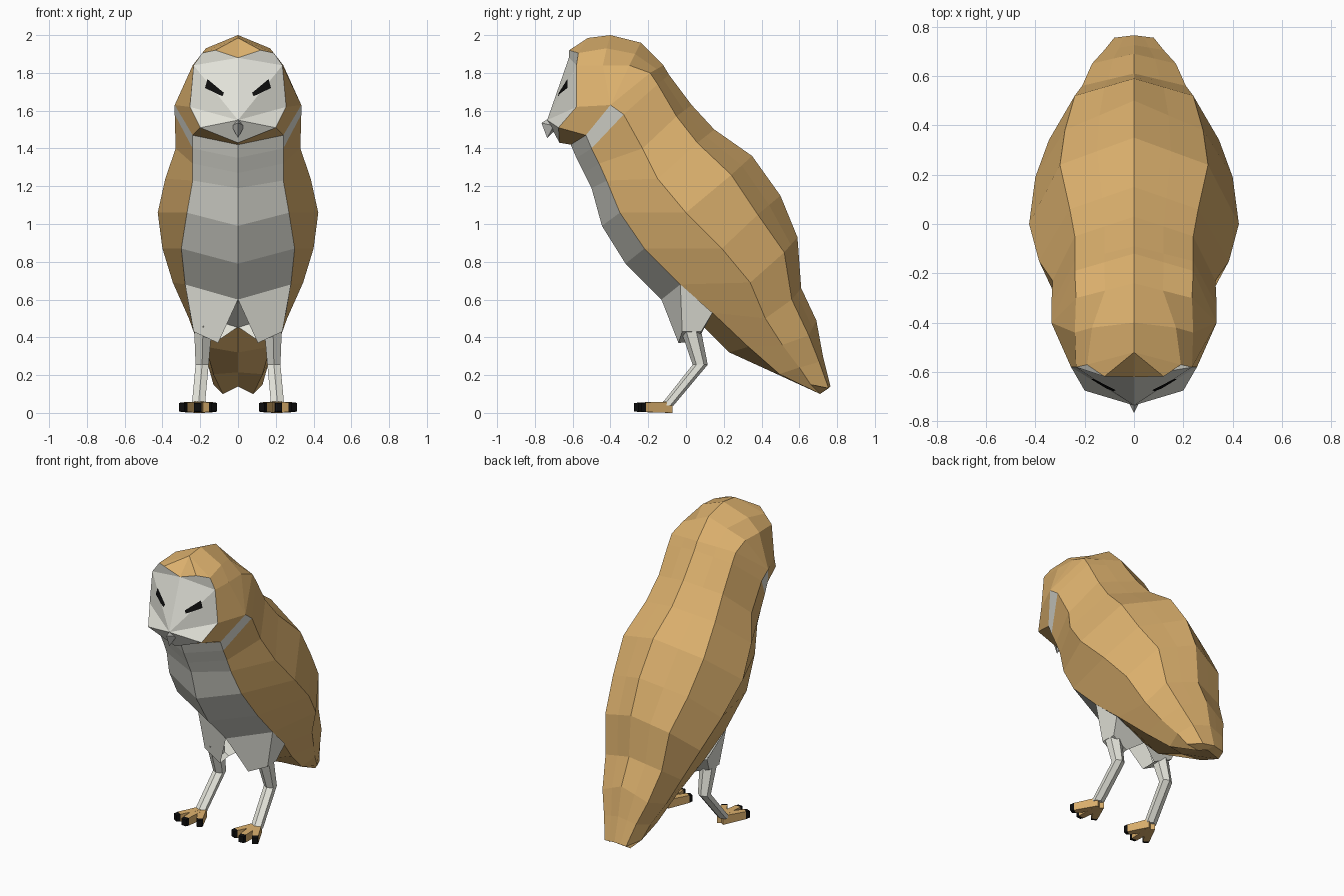
import bpy, bmesh, math
from mathutils import Vector
from mathutils.bvhtree import BVHTree

if "Cube" in bpy.data.objects:
    bpy.data.objects.remove(bpy.data.objects["Cube"])

# Materials
COLORS = {"tan feathers": (0.72, 0.44, 0.155), "white feathers": (0.77, 0.77, 0.70),
          "beak grey": (0.52, 0.52, 0.49), "black": (0.004, 0.004, 0.004)}
TAN, WHITE, GREY, BLACK = range(4)
MATS = []
for name, c in COLORS.items():
    m = bpy.data.materials.new(name)
    m.diffuse_color = (*c, 1)
    m.use_nodes = True
    m.node_tree.nodes["Principled BSDF"].inputs["Base Color"].default_value = m.diffuse_color
    MATS.append(m)


def build(name, faces, fix_normals=True):
    """Make one object from (points, material) faces, mirrored across x = 0."""
    bm = bmesh.new()
    for sign in (1, -1):
        for pts, mat in faces:
            uniq = []
            for p in pts:
                q = Vector((p[0] * sign, p[1], p[2]))
                if all((q - u).length > 1e-4 for u in uniq):
                    uniq.append(q)
            if len(uniq) < 3:
                continue
            if sign < 0:
                uniq.reverse()
            f = bm.faces.new([bm.verts.new(q) for q in uniq])
            f.material_index = mat
    bmesh.ops.remove_doubles(bm, verts=bm.verts[:], dist=1e-4)
    if fix_normals:
        bmesh.ops.recalc_face_normals(bm, faces=bm.faces[:])
    me = bpy.data.meshes.new(name)
    bm.to_mesh(me)
    bm.free()
    for m in MATS:
        me.materials.append(m)
    ob = bpy.data.objects.new(name, me)
    bpy.context.collection.objects.link(ob)
    return ob


def tube(path, sizes, u, v, n, mats):
    """Faces of an n-sided capped tube; u and v span the cross-section."""
    u, v = Vector(u), Vector(v)
    rings = []
    for p, (a, b) in zip(path, sizes):
        angs = [2 * math.pi * (i + 0.5) / n for i in range(n)]
        rings.append([Vector(p) + u * a * math.cos(t) + v * b * math.sin(t) for t in angs])
    out = [(rings[0], mats[0]), (rings[-1], mats[-1])]
    for k in range(len(rings) - 1):
        for i in range(n):
            j = (i + 1) % n
            out.append(([rings[k][i], rings[k][j], rings[k + 1][j], rings[k + 1][i]], mats[k]))
    return out


# Half cross-sections: back (y, z), shoulder, flank, breast edge, breast centre (y, z)
NECK = ((.335, -.40, 1.63), (.24, -.53, 1.47), (-.61, 1.42))
HEAD = [
    ((-.52, 1.985), (.235, -.58, 1.84), (.255, -.58, 1.62), (.20, -.675, 1.51), (-.67, 1.43)),
    ((-.40, 2.0), (.24, -.44, 1.84), *NECK),
    ((-.24, 1.96), (.235, -.30, 1.84), *NECK),
    ((-.12, 1.84), (.24, -.19, 1.80), *NECK)]
TRUNK = [
    ((-.09, 1.79), (.24, -.15, 1.74), (.335, -.33, 1.58), (.24, -.50, 1.40), (-.58, 1.35)),
    ((.03, 1.63), (.24, -.05, 1.57), (.33, -.23, 1.40), (.24, -.46, 1.32), (-.54, 1.27)),
    ((.15, 1.50), (.26, .06, 1.43), (.385, -.15, 1.24), (.24, -.42, 1.23), (-.50, 1.19)),
    ((.35, 1.36), (.30, .24, 1.26), (.425, 0, 1.06), (.27, -.35, 1.06), (-.445, .99)),
    ((.50, 1.15), (.28, .38, 1.05), (.40, .19, .87), (.30, -.22, .87), (-.32, .79)),
    ((.59, .93), (.24, .52, .85), (.345, .34, .69), (.28, -.03, .68), (-.13, .60)),
    ((.61, .66), (.21, .56, .60), (.26, .42, .50), (.24, .14, .53), (.10, .45))]
TAIL = [
    ((.69, .49), (.17, .65, .41), (.21, .51, .36), (.17, .33, .35), (.23, .32)),
    ((.725, .30), (.12, .705, .27), (.155, .60, .24), (.13, .495, .205), (.46, .215)),
    ((.765, .14), (.08, .755, .13), (.13, .66, .15), (.08, .71, .10), (.70, .14))]


def ring(sec):
    b, u, s, f, c = sec
    b, u = Vector((0, *b)), Vector(u)
    return [b, (b + u) / 2, u, Vector(s), Vector(f), Vector((0, *c))]


rings = [ring(s) for s in HEAD + TRUNK + TAIL]
rings[0][1] = Vector((.19, -.57, 1.905))     # brow corners
rings[1][1] = Vector((.17, -.42, 1.93))
first_trunk = len(HEAD) - 1
last_trunk = first_trunk + len(TRUNK)

# Body: loft, with a white breast and a white collar band
faces = []
for k in range(len(rings) - 1):
    for i in range(5):
        breast = i == 4 and first_trunk <= k < last_trunk
        collar = i == 3 and k == first_trunk
        quad = [rings[k][i], rings[k][i + 1], rings[k + 1][i + 1], rings[k + 1][i]]
        faces.append((quad, WHITE if breast or collar else TAN))
faces.append((rings[-1], TAN))

# Face disc and tan forehead close the front of the head
crown, corner, temple, cheek, jaw, chin = rings[0]
brow, peak, nose = (0, -.62, 1.88), (.12, -.618, 1.92), (0, -.735, 1.55)
faces += [([crown, corner, peak], TAN), ([crown, peak, brow], TAN),
          ([brow, peak, corner, temple], WHITE), ([nose, brow, temple], WHITE),
          ([nose, temple, cheek], WHITE), ([nose, cheek, jaw], WHITE),
          ([nose, jaw, chin], WHITE)]
body = build("body", faces)

# Eyes: thin slanted patches laid on the face
tree = BVHTree.FromPolygons([v.co for v in body.data.vertices],
                            [p.vertices[:] for p in body.data.polygons])


def on_face(x, z):
    hit = tree.ray_cast(Vector((x, -2, z)), Vector((0, 1, 0)))[0]
    return hit + Vector((0, -.006, 0))


N = 6
low = [on_face(.082 + .093 * t / N, 1.676 + .044 * t / N) for t in range(N + 1)]
high = [on_face(.075 + .087 * t / N, 1.695 + .072 * t / N) for t in range(N + 1)]
build("eyes", [([low[i], low[i + 1], high[i + 1], high[i]], BLACK) for i in range(N)], False)

# Beak
top, side, front, tip, back = ((0, -.725, 1.56), (.034, -.70, 1.52), (0, -.765, 1.535),
                               (0, -.735, 1.455), (0, -.69, 1.50))
build("beak", [([top, side, front], GREY), ([front, side, tip], GREY),
               ([top, back, side], GREY), ([side, back, tip], GREY)])

# Thighs
upper = [(.0, -.13, .60), (.28, -.03, .68), (.255, .14, .53), (.0, .10, .455)]
lower = [(.105, -.04, .37), (.235, -.02, .43), (.23, .08, .43), (.11, .06, .38)]
thigh = [(upper[i], upper[(i + 1) % 4], lower[(i + 1) % 4], lower[i]) for i in range(4)]
build("thighs", [(q, WHITE) for q in thigh[:3]] + [(lower, WHITE)])

# Legs
build("legs", tube([(.185, .02, .46), (.19, .075, .255), (.21, -.10, .04)],
                   [(.055, .055), (.04, .04), (.04, .035)],
                   (1, 0, 0), (0, 1, 0), 6, [WHITE, WHITE]))

# Feet: three splayed toes with black claws
toes = []
for angle, length in ((-28, .17), (3, .19), (30, .185)):
    a = math.radians(angle)
    d, u = Vector((math.sin(a), -math.cos(a), 0)), (math.cos(a), math.sin(a), 0)
    heel = Vector((.205, -.085, .03))
    path = [heel, heel + d * length * .86, heel + d * length]
    toes += tube(path, [(.038, .042), (.028, .036), (.024, .030)], u, (0, 0, 1), 4, [TAN, BLACK])
feet = build("feet", toes)
